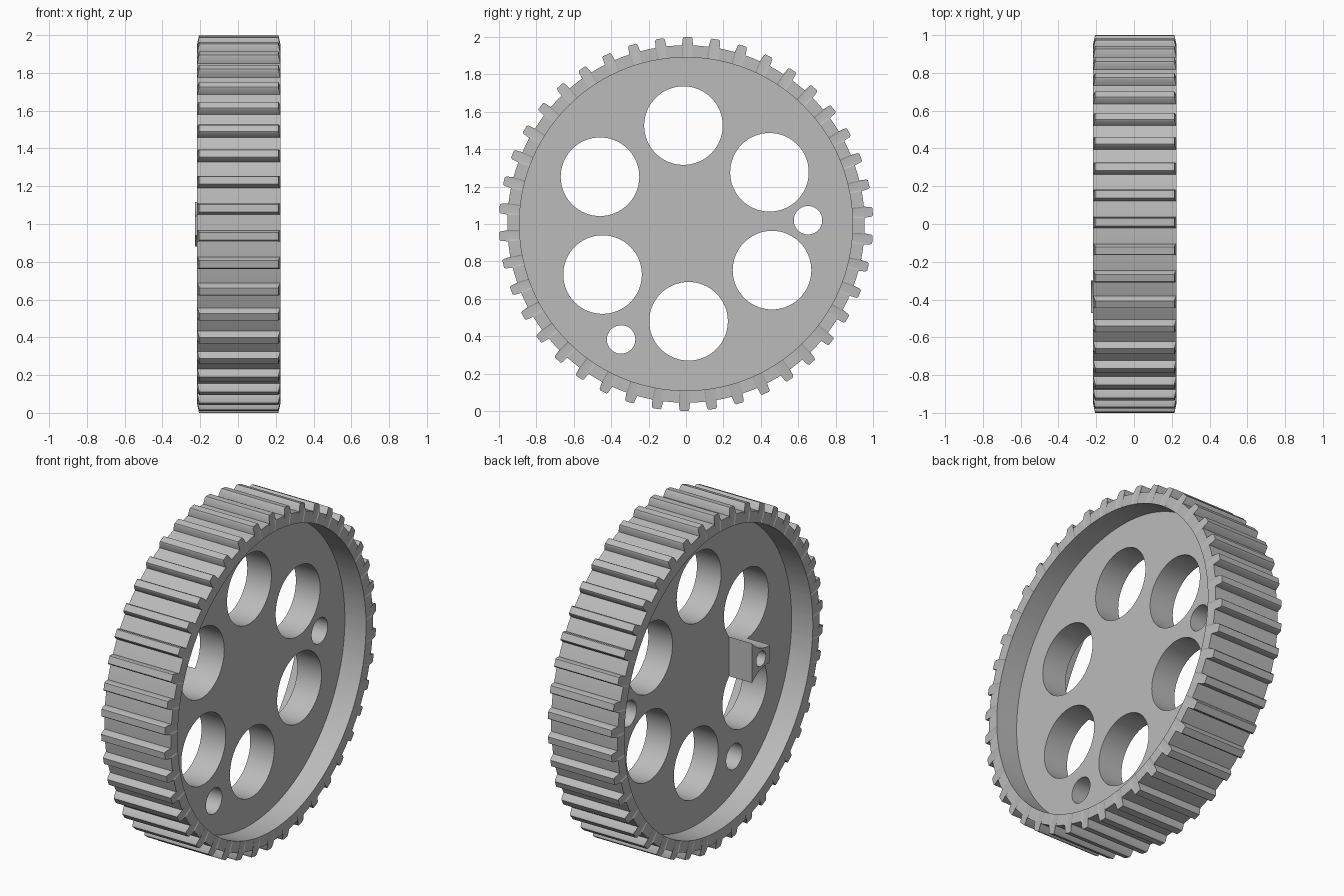
import bpy, bmesh
from math import sin, cos, pi, radians
from mathutils import Matrix, Vector

cube = bpy.data.objects.get("Cube")
if cube:
    bpy.data.objects.remove(cube, do_unlink=True)

TEETH, TIP, ROOT, INNER = 42, 1.0, 0.955, 0.89
HALF, WEB, MID, CHAMFER = 0.22, 0.08, 0.004, 0.01

grey = bpy.data.materials.new("grey_metal")
grey.use_nodes = True
colour = (0.5, 0.5, 0.5, 1)
grey.diffuse_color = colour
grey.node_tree.nodes["Principled BSDF"].inputs["Base Color"].default_value = colour


def make_object(name, bm):
    bmesh.ops.recalc_face_normals(bm, faces=bm.faces)
    mesh = bpy.data.meshes.new(name)
    bm.to_mesh(mesh)
    bm.free()
    obj = bpy.data.objects.new(name, mesh)
    bpy.context.collection.objects.link(obj)
    mesh.materials.append(grey)
    return obj


def drill(name, y, z, r, x0, x1):
    """Round cutter lying along x."""
    bm = bmesh.new()
    place = Matrix.Translation(((x0 + x1) / 2, y, z)) @ Matrix.Rotation(pi / 2, 4, 'Y')
    bmesh.ops.create_cone(bm, cap_ends=True, segments=64, radius1=r, radius2=r,
                          depth=x1 - x0, matrix=place)
    obj = make_object(name, bm)
    obj.hide_render = True
    return obj


def cut(obj, cutters):
    bpy.context.view_layer.objects.active = obj
    for cutter in cutters:
        mod = obj.modifiers.new("cut", 'BOOLEAN')
        mod.operation = 'DIFFERENCE'
        mod.solver = 'EXACT'
        mod.object = cutter
        bpy.ops.object.modifier_apply(modifier=mod.name)


# Toothed rim and web: matching loops joined from web face to web face
pitch = 2 * pi / TEETH
tooth = [(-0.031, ROOT), (-0.026, TIP - 0.008), (-0.02, TIP), (0.02, TIP),
         (0.026, TIP - 0.008), (0.031, ROOT), (pitch / 2, ROOT)]
profile = [(radians(89.5) + i * pitch + a, r) for i in range(TEETH) for a, r in tooth]

bm = bmesh.new()


def loop(x, radius=None):
    verts = []
    for a, r in profile:
        taper = 0 if radius else CHAMFER * (r - ROOT) / (TIP - ROOT)
        px = x - taper if x > 0 else x + taper
        rr = radius or r
        verts.append(bm.verts.new((px + MID, rr * cos(a), 1 + rr * sin(a))))
    return verts


loops = [loop(-WEB, INNER), loop(-HALF, INNER), loop(-HALF),
         loop(HALF), loop(HALF, INNER), loop(WEB, INNER)]
count = len(profile)
for a, b in zip(loops, loops[1:]):
    for i in range(count):
        j = (i + 1) % count
        bm.faces.new((a[i], a[j], b[j], b[i]))
bm.faces.new(loops[0])
bm.faces.new(loops[-1])
wheel = make_object("toothed_wheel", bm)

# Lug on the left-hand web face
bm = bmesh.new()
bmesh.ops.create_cube(bm, size=1)
for v in bm.verts:
    v.co = Vector((-0.1385, -0.385, 0.995)) + v.co * Vector((0.177, 0.17, 0.32))
lug = make_object("lug", bm)

# Six lightening holes, two small holes and the blind hole in the lug
big = []
for k in range(6):
    a = radians(91.5 + 60 * k)
    big.append(drill("hole_cutter", 0.523 * cos(a), 1.003 + 0.523 * sin(a), 0.21, -0.5, 0.5))
small = [drill("pin_hole_cutter", y, z, 0.076, -0.5, 0.5)
         for y, z in ((0.652, 1.02), (-0.347, 0.383))]
blind = drill("lug_hole_cutter", -0.385, 0.993, 0.045, -0.4, -0.085)
cut(wheel, big + small)
cut(lug, big[1:3] + [blind])
for cutter in big + small + [blind]:
    bpy.data.objects.remove(cutter, do_unlink=True)

# Smooth round walls, crisp edges
for obj in (wheel, lug):
    bpy.ops.object.select_all(action='DESELECT')
    obj.select_set(True)
    bpy.context.view_layer.objects.active = obj
    bpy.ops.object.shade_smooth_by_angle(angle=radians(30))
